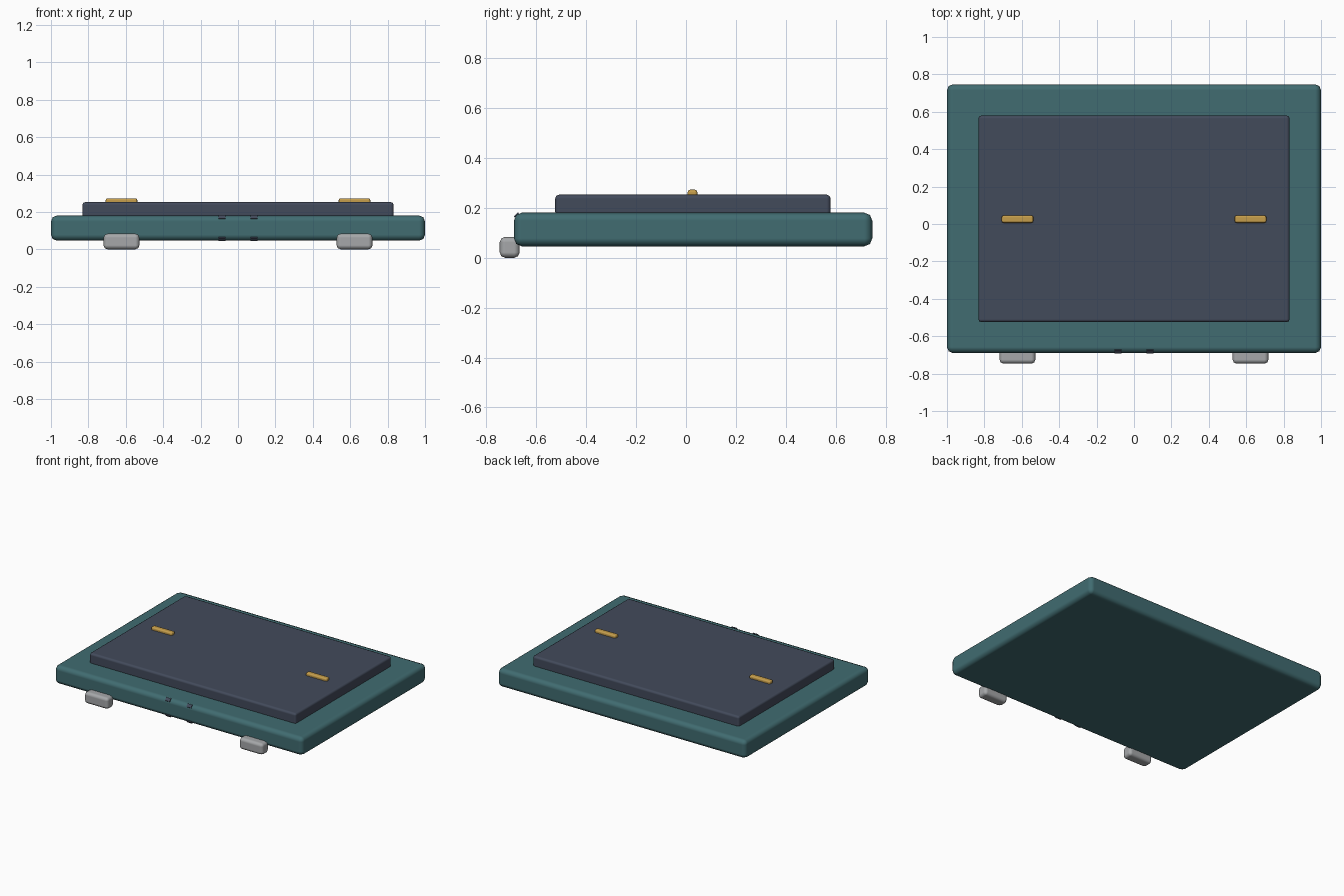
import bpy, bmesh, math

if "Cube" in bpy.data.objects:
    bpy.data.objects.remove(bpy.data.objects["Cube"])


def material(name, rgb):
    m = bpy.data.materials.new(name)
    m.diffuse_color = (*rgb, 1)
    m.use_nodes = True
    m.node_tree.nodes["Principled BSDF"].inputs["Base Color"].default_value = m.diffuse_color
    return m


TEAL = material("teal", (0.052, 0.15, 0.165))
SLATE = material("dark slate", (0.055, 0.069, 0.105))
GOLD = material("gold", (0.56, 0.34, 0.07))
GREY = material("light grey", (0.38, 0.39, 0.40))


def box(name, lo, hi, mat, bevel=0.0, tilt=0.0):
    """Softened box between two corners, optionally tilted about x."""
    size = [b - a for a, b in zip(lo, hi)]
    bm = bmesh.new()
    bmesh.ops.create_cube(bm, size=1)
    bmesh.ops.scale(bm, vec=size, verts=bm.verts)
    me = bpy.data.meshes.new(name)
    bm.to_mesh(me)
    bm.free()
    me.materials.append(mat)
    ob = bpy.data.objects.new(name, me)
    ob.location = [(a + b) / 2 for a, b in zip(lo, hi)]
    ob.rotation_euler.x = tilt
    bpy.context.collection.objects.link(ob)
    if bevel:
        for p in me.polygons:
            p.use_smooth = True
        mod = ob.modifiers.new("soft edges", 'BEVEL')
        mod.width = bevel
        mod.segments = 2
        mod.harden_normals = True
    return ob


# Main slab and raised top panel
box("base_slab", (-1, -0.69, 0.046), (1, 0.747, 0.181), TEAL, 0.032)
box("top_panel", (-0.832, -0.525, 0.17), (0.832, 0.58, 0.253), SLATE, 0.016)

for side, s in (("left", -1), ("right", 1)):
    # Gold bars on the panel
    x = 0.623 * s
    box(side + "_gold_bar", (x - 0.085, 0.006, 0.235), (x + 0.085, 0.046, 0.273), GOLD, 0.011)
    # Feet under the front edge
    box(side + "_foot", (x - 0.096, -0.747, 0), (x + 0.096, -0.667, 0.084), GREY, 0.022)
    # Small dark notches on the softened front edges
    x = 0.086 * s
    for level, z, tilt in (("upper", 0.172, 45), ("lower", 0.055, -45)):
        box(f"{side}_{level}_notch", (x - 0.019, -0.693, z - 0.003),
            (x + 0.019, -0.669, z + 0.003), SLATE, 0, math.radians(tilt))
